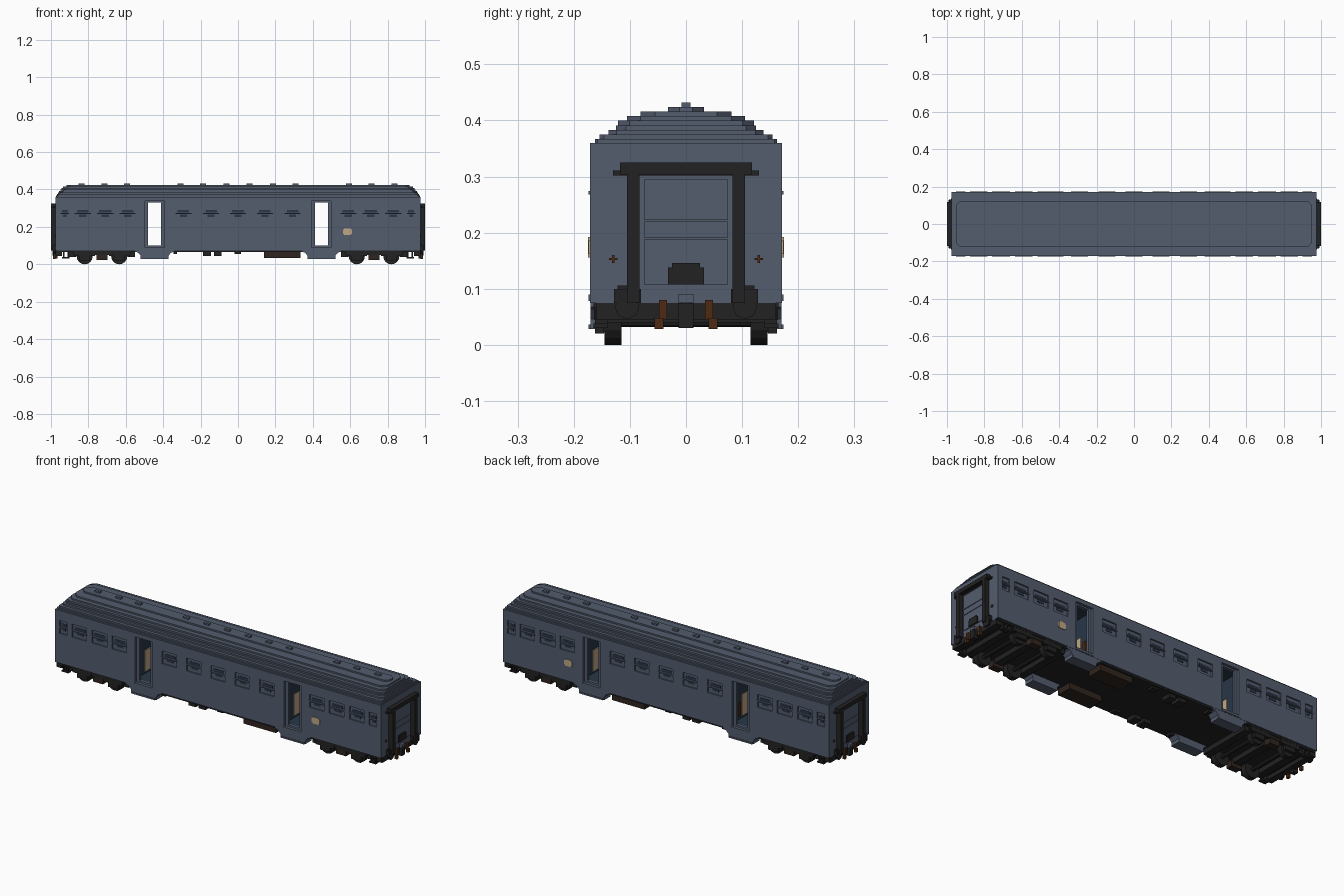
import bpy, bmesh, math
from mathutils import Matrix

old = bpy.data.objects.get("Cube")
if old:
    bpy.data.objects.remove(old, do_unlink=True)


def material(name, rgb):
    m = bpy.data.materials.new(name)
    m.use_nodes = True
    col = (*rgb, 1)
    m.diffuse_color = col
    bsdf = next(n for n in m.node_tree.nodes if n.type == 'BSDF_PRINCIPLED')
    bsdf.inputs["Base Color"].default_value = col
    return m


SLATE = material("slate blue", (0.088, 0.108, 0.155))
NAVY = material("interior navy", (0.022, 0.038, 0.065))
BLACK = material("soft black", (0.016, 0.016, 0.016))
BROWN = material("rust brown", (0.075, 0.024, 0.007))
UMBER = material("dark umber", (0.03, 0.018, 0.013))
TAN = material("pale tan", (0.52, 0.39, 0.24))


def finish(name, bm, mat):
    bmesh.ops.recalc_face_normals(bm, faces=bm.faces)
    me = bpy.data.meshes.new(name)
    bm.to_mesh(me)
    bm.free()
    me.materials.append(mat)
    ob = bpy.data.objects.new(name, me)
    bpy.context.collection.objects.link(ob)
    return ob


def boxes(name, mat, items):
    """One object from boxes given as (x0, x1, y0, y1, z0, z1)."""
    bm = bmesh.new()
    for x0, x1, y0, y1, z0, z1 in items:
        m = Matrix.Translation(((x0 + x1) / 2, (y0 + y1) / 2, (z0 + z1) / 2))
        m = m @ Matrix.Diagonal((abs(x1 - x0), abs(y1 - y0), abs(z1 - z0), 1))
        bmesh.ops.create_cube(bm, size=1, matrix=m)
    return finish(name, bm, mat)


def prism(bm, pts, vec):
    """Extrude a flat polygon along a vector."""
    f = bm.faces.new([bm.verts.new(p) for p in pts])
    r = bmesh.ops.extrude_face_region(bm, geom=[f])
    bmesh.ops.translate(bm, vec=vec, verts=[v for v in r["geom"] if isinstance(v, bmesh.types.BMVert)])


def mirror_x(items):
    return items + [(-x1, -x0, a, b, c, d) for x0, x1, a, b, c, d in items]


def mirror_y(items):
    return items + [(a, b, -y1, -y0, c, d) for a, b, y0, y1, c, d in items]


def four(items):
    return mirror_x(mirror_y(items))


DOOR = 0.446
HW = 0.171
windows = [(0, .043)]
for c, h in ((.144, .043), (.292, .043), (.59, .043), (.71, .045), (.83, .043), (.926, .022)):
    windows += [(c, h), (-c, h)]

# Body with door vestibules and recessed windows cut out
body = boxes("carriage_body", SLATE, [(-.975, .975, -HW, HW, .075, .36)])
panes = []
for c, h in windows:
    panes += [(c - h, c + h, .163, .2, .274, .306), (c - h, c + h, .163, .2, .236, .268)]
cuts = [
    mirror_y(panes),
    four([(DOOR - .052, DOOR + .052, .158, .2, .088, .338)]),
    mirror_x([(DOOR - .062, DOOR + .062, -.145, .145, .098, .332)]),
    mirror_x([(DOOR - .034, DOOR + .034, -.19, .19, .1, .33)]),
]
bpy.context.view_layer.objects.active = body
for i, c in enumerate(cuts):
    cutter = boxes("cutter", SLATE, c)
    cutter.hide_render = True
    mod = body.modifiers.new("cut", 'BOOLEAN')
    mod.operation = 'DIFFERENCE'
    mod.solver = 'EXACT'
    mod.object = cutter
    bpy.ops.object.modifier_apply(modifier=mod.name)
    bpy.data.objects.remove(cutter, do_unlink=True)
if len(body.data.materials) < 2:
    body.data.materials.append(NAVY)
else:
    body.data.materials[1] = NAVY
for f in body.data.polygons:
    p = f.center
    inside = abs(p.y) < .15 and abs(abs(p.x) - DOOR) < .066 and .09 < p.z < .34
    f.material_index = 1 if inside else 0

# Dark glass strips and raised frames of the windows
boxes("window_glass", NAVY, mirror_y(
    [(c - h * .72, c + h * .72, .161, .165, .276, .290) for c, h in windows]
    + [(c - h * .45, c + h * .45, .161, .165, .252, .266) for c, h in windows]))
boxes("window_sills", SLATE, mirror_y(
    [(c - h - .003, c + h + .003, .169, .174, .268, .274) for c, h in windows]))

# Stepped roof, one thin layer at a time
bm = bmesh.new()
layers = ((.36, .367, .162, .972, .004), (.367, .375, .154, .968, .008),
          (.375, .383, .138, .962, .014), (.383, .391, .125, .956, .018),
          (.391, .400, .121, .950, .020), (.400, .408, .105, .944, .024),
          (.408, .416, .081, .935, .026), (.416, .424, .032, .918, .020))
for z0, z1, w, l, c in layers:
    pts = [(l, -w + c), (l, w - c), (l - c, w), (c - l, w), (-l, w - c), (-l, c - w), (c - l, -w), (l - c, -w)]
    prism(bm, [(x, y, z0) for x, y in pts], (0, 0, z1 - z0))
finish("stepped_roof", bm, SLATE)

# Roof vents
vents = (.062, .186, .308, .594, .713, .838)
boxes("roof_vents", SLATE, mirror_x([(x - .016, x + .016, -.008, .008, .424, .432) for x in vents]))

# Entrance steps under the doors
bm = bmesh.new()
outline = [(-.105, .08), (-.105, .068), (-.088, .062), (-.074, .046), (-.074, .028)]
outline += [(-x, z) for x, z in reversed(outline)]
for sx in (-1, 1):
    for sy in (-1, 1):
        prism(bm, [(sx * DOOR + x, sy * .115, z) for x, z in outline], (0, sy * .055, 0))
finish("entrance_steps", bm, SLATE)
boxes("step_treads", SLATE, four([(DOOR - .07, DOOR + .07, .165, .174, .028, .036),
                                  (DOOR - .055, DOOR + .055, .158, .174, .078, .09)]))

# Vestibule panels, visible through the doorways
boxes("vestibule_panels", TAN, mirror_x([(DOOR - .063, DOOR - .057, -.075, .075, .11, .225),
                                         (DOOR + .057, DOOR + .063, -.075, .075, .11, .225)]))
boxes("vestibule_fittings", BROWN, mirror_x([(DOOR - .063, DOOR - .055, .09, .11, .12, .19)]))

# Tan side plates
boxes("side_plates", TAN, mirror_y([(.561, .609, .168, .174, .162, .186), (.567, .603, .168, .1745, .156, .192)]))

# Gangway frames, hatches and end doors
boxes("gangway_frame", BLACK, mirror_x(mirror_y([
    (.97, 1.0, .083, .105, .075, .31),
    (.97, .992, .08, .128, .075, .1),
    (.97, .985, .086, .122, .1, .106)]) + mirror_x([
    (.97, 1.0, -.118, .118, .304, .325),
    (.97, .99, -.13, .13, .302, .311)])[:2]))
boxes("end_door", SLATE, mirror_x([(.97, .979, -.075, .075, z0, z1)
                                   for z0, z1 in ((.108, .188), (.191, .22), (.223, .295))]))
boxes("end_hatch", BLACK, mirror_x([(.97, .986, -.032, .032, .108, .138), (.97, .986, -.025, .025, .138, .146)]))
boxes("end_lamps", BROWN, four([(.97, .979, .127, .132, .146, .16), (.97, .979, .122, .137, .151, .155)]))

# Buffer beam, buffers, coupling and hoses
boxes("buffer_beam", BLACK, mirror_x([(.94, .975, -.16, .16, .045, .075)]))
bm = bmesh.new()
for sx in (-1, 1):
    for sy in (-1, 1):
        for r, d, x in ((.012, .04, .965), (.022, .008, .989)):
            m = Matrix.Translation((sx * x, sy * .105, .068)) @ Matrix.Rotation(math.pi / 2, 4, 'Y')
            bmesh.ops.create_cone(bm, cap_ends=True, segments=8, radius1=r, radius2=r, depth=d, matrix=m)
finish("buffers", bm, BLACK)
boxes("coupling", SLATE, mirror_x([(.96, .99, -.014, .014, .076, .09), (.97, .984, -.008, .008, .066, .08)]))
boxes("coupling_hook", BLACK, mirror_x([(.965, .99, -.013, .013, .03, .075)]))
boxes("brake_hoses", BROWN, four([(.97, .986, .034, .048, .045, .08), (.976, .99, .04, .056, .028, .048)]))
boxes("corner_steps", BLACK, four([(.905, .912, .14, .162, .03, .076), (.928, .935, .14, .162, .03, .076),
                                   (.9, .94, .14, .165, .03, .038)]))

# Bogies: wheels, axles, side frames and springs
bm = bmesh.new()
for sx in (-1, 1):
    for x in (.635, .82):
        m = Matrix.Translation((sx * x, 0, .042)) @ Matrix.Rotation(math.pi / 2, 4, 'X')
        bmesh.ops.create_cone(bm, cap_ends=True, segments=8, radius1=.01, radius2=.01, depth=.25, matrix=m)
        for sy in (-1, 1):
            m = Matrix.Translation((sx * x, sy * .13, .043)) @ Matrix.Rotation(math.pi / 2, 4, 'X')
            bmesh.ops.create_cone(bm, cap_ends=True, segments=16, radius1=.043, radius2=.043, depth=.03, matrix=m)
finish("wheels_and_axles", bm, BLACK)
frames = [(.575, .88, .146, .16, .05, .076)]
for x in (.635, .82):
    frames += [(x - .055, x + .055, .146, .164, .044, .07), (x - .03, x + .03, .146, .162, .02, .05)]
boxes("bogie_side_frames", BLACK, four(frames))
boxes("bogie_cross_beams", BLACK, mirror_x([(x - .02, x + .02, -.15, .15, .04, .075) for x in (.57, .7275, .885)]))
boxes("bogie_springs", UMBER, four([(.698, .757, .12, .158, .022, .055)]))

# Underframe and hanging equipment
boxes("underframe", BLACK, [(-.97, .97, -.165, .165, .066, .078)])
boxes("equipment_box", UMBER, mirror_y([(.14, .335, .07, .155, .034, .07)]))
boxes("small_equipment", BLACK, mirror_y([(-.345, -.325, .12, .155, .054, .07), (-.187, -.145, .1, .155, .045, .07),
                                          (-.128, -.087, .1, .155, .045, .07), (-.018, .016, .12, .155, .056, .07)]))
